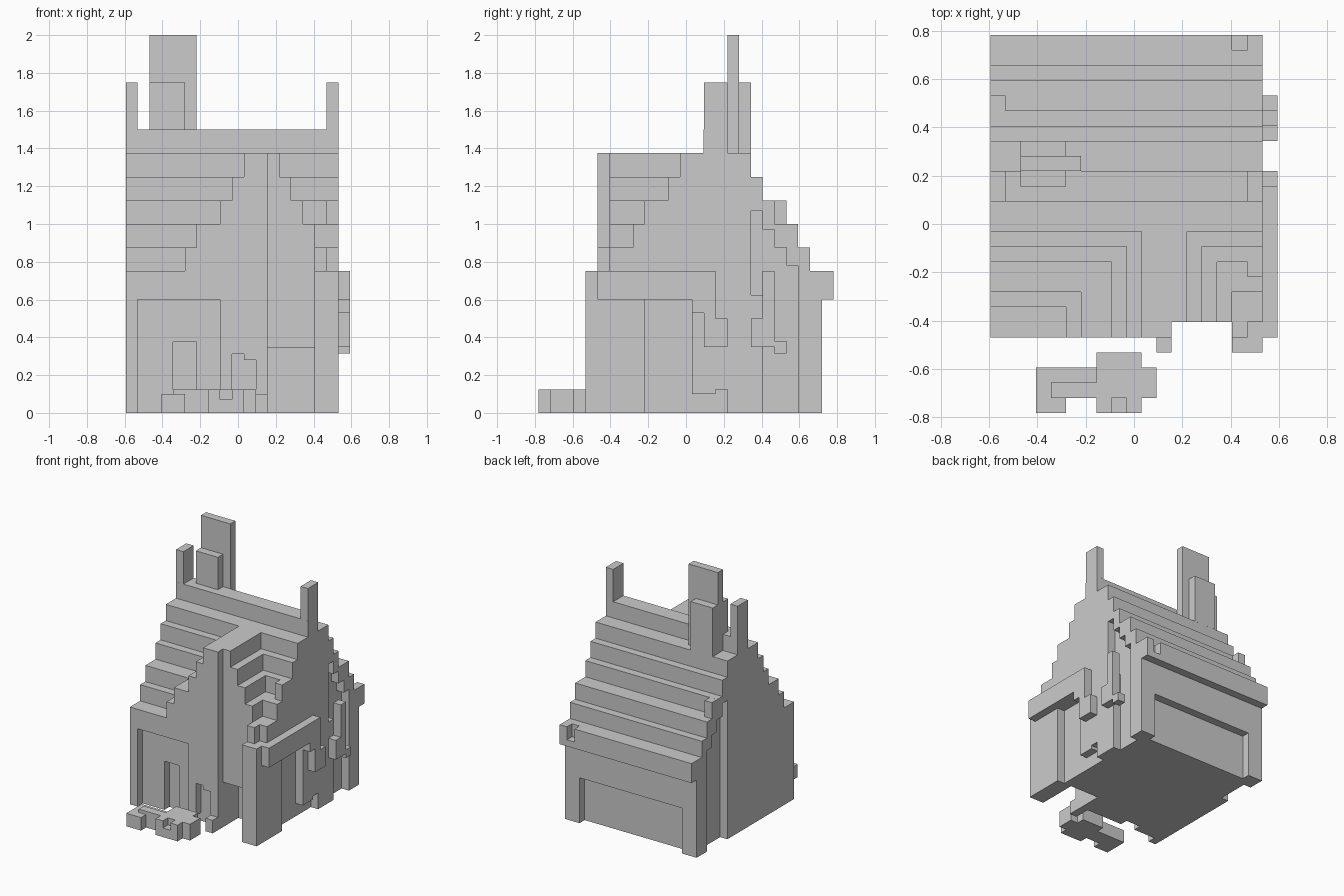
import bpy, bmesh

V = 0.0625          # block size
XL, XR = -0.594, 0.531   # house side walls


def prism(name, pts, axis, a, b):
    """Extrude a 2D profile along x (pts = y,z) or y (pts = x,z)."""
    def place(p, t):
        return (t, p[0], p[1]) if axis == 'x' else (p[0], t, p[1])
    bm = bmesh.new()
    lo = [bm.verts.new(place(p, a)) for p in pts]
    hi = [bm.verts.new(place(p, b)) for p in pts]
    bm.faces.new(lo)
    bm.faces.new(hi[::-1])
    n = len(pts)
    for i in range(n):
        j = (i + 1) % n
        bm.faces.new((lo[j], lo[i], hi[i], hi[j]))
    bmesh.ops.recalc_face_normals(bm, faces=bm.faces)
    me = bpy.data.meshes.new(name)
    bm.to_mesh(me)
    bm.free()
    ob = bpy.data.objects.new(name, me)
    bpy.context.collection.objects.link(ob)
    return ob


def box(name, x0, x1, y0, y1, z0, z1):
    return prism(name, [(y0, z0), (y1, z0), (y1, z1), (y0, z1)], 'x', x0, x1)


def carve(target, cutter):
    cutter.hide_render = True
    cutter.hide_viewport = True
    cutter.display_type = 'WIRE'
    m = target.modifiers.new(cutter.name, 'BOOLEAN')
    m.operation = 'DIFFERENCE'
    m.solver = 'EXACT'
    m.object = cutter


# House body: stepped roof, symmetric about the ridge line
RIDGE = 0.156
steps = [(0.625, 0.75), (0.5, 0.875), (0.4375, 1.0), (0.3125, 1.125),
         (0.25, 1.25), (0.1875, 1.375), (0.0625, 1.5)]
back = [(0.719, 0), (0.719, 0.6), (RIDGE + 0.625, 0.6)]
front = []
for i, (half, top) in enumerate(steps):
    low = 0.6 if i == 0 else steps[i - 1][1]
    if i:
        back.append((RIDGE + half, low))
        front.append((RIDGE - half, low))
    back.append((RIDGE + half, top))
    front.append((RIDGE - half, top))
front.insert(0, (RIDGE - 0.625, 0))
body = prism("house_body", back + front[::-1], 'x', XL, XR)

# Recesses in the walls: x0, x1, y0, y1, z0, z1
cuts = {
    "front_bay_cut": (-0.531, -0.094, -0.7, -0.406, -0.1, 0.6),
    "door_cut": (-0.344, -0.219, -0.7, -0.344, -0.1, 0.375),
    "slit_cut_a": (-0.031, 0.031, -0.7, -0.406, -0.1, 0.3125),
    "slit_cut_b": (0.031, 0.094, -0.7, -0.406, -0.1, 0.281),
    "wall_foot_cut": (-0.094, -0.031, -0.7, -0.406, -0.1, 0.0625),
    "porch_wall_cut": (0.156, 0.7, -0.7, -0.406, -0.1, 0.8),
    "porch_cut": (0.156, 0.406, -0.7, -0.219, -0.1, 0.347),
    "side_bay_cut": (0.469, 0.7, -0.219, 0.031, -0.1, 0.6),
    "side_foot_cut_a": (0.469, 0.7, 0.031, 0.156, -0.1, 0.1),
    "side_foot_cut_b": (0.469, 0.7, 0.156, 0.219, -0.1, 0.125),
    "back_panel_cut": (-0.469, 0.406, 0.656, 0.9, -0.1, 0.35),
    "eave_notch_cut": (0.406, 0.469, 0.719, 0.9, 0.65, 0.85),
}
for name, c in cuts.items():
    carve(body, box(name, *c))

# Stepped side recesses behind the corner posts
stair = [(0.344, 1.07), (0.406, 1.07), (0.406, 0.97), (0.469, 0.97), (0.469, 0.875),
         (0.531, 0.875), (0.531, 0.78), (0.594, 0.78), (0.594, -0.1)]
carve(body, prism("left_recess_cut", [(0.344, -0.1)] + stair, 'x', -0.8, XL + V))
carve(body, prism("right_recess_cut", [(0.406, -0.1), (0.406, 0.625), (0.344, 0.625)] + stair,
                  'x', XR - V, 0.8))

# Front gable, left half one block further forward than the right
left_steps = [(-0.281, 0.75), (-0.281, 0.875), (-0.219, 0.875), (-0.219, 1.0), (-0.094, 1.0),
              (-0.094, 1.125), (-0.031, 1.125), (-0.031, 1.25), (0.031, 1.25), (0.031, 1.375)]
right_steps = [(0.406, 0.75), (0.406, 1.0), (0.344, 1.0), (0.344, 1.125),
               (0.281, 1.125), (0.281, 1.25), (0.219, 1.25), (0.219, 1.375)]
prism("gable_left", left_steps + [(0.156, 1.375), (0.156, 0.75)], 'y', -0.469, -0.031)
prism("gable_right", right_steps + [(0.156, 1.375), (0.156, 0.75)], 'y', -0.406, -0.031)
box("gable_foot", 0.406, XR, -0.406, -0.344, 0.75, 0.875)
box("gable_foot_block", 0.406, 0.469, -0.469, -0.406, 0.75, 0.875)

# Front corner pillar and wall foot
box("corner_pillar", 0.406, XR, -0.531, -0.406, 0, 0.75)
box("wall_foot", 0.094, 0.156, -0.531, -0.469, 0, 0.1)

# Ridge posts and chimney
for side, x in (("left", XL), ("right", XR - V)):
    box("ridge_post_" + side, x, x + V, 0.094, 0.219, 1.5, 1.75)
box("chimney_tall", -0.469, -0.219, 0.219, 0.281, 1.375, 2.0)
box("chimney_front", -0.469, -0.281, 0.156, 0.219, 1.5, 1.75)
box("chimney_back", -0.469, -0.281, 0.281, 0.344, 1.375, 1.75)

# Loose roof blocks
box("roof_block_back", XL, XL + V, 0.469, 0.531, 1.0, 1.125)
box("roof_block_front", XR - V, XR, -0.219, -0.156, 1.0, 1.125)

# Side awning and hanging vines on the right wall: y0, y1, z0, z1
hanging = {
    "awning": (-0.469, 0.094, 0.6, 0.75),
    "vine_a": (0.031, 0.094, 0.53, 0.6),
    "vine_b": (0.094, 0.156, 0.35, 0.75),
    "vine_c": (0.156, 0.219, 0.35, 0.5),
    "vine_d": (0.344, 0.406, 0.35, 0.5),
    "vine_e": (0.406, 0.469, 0.35, 0.75),
    "vine_f": (0.469, 0.531, 0.315, 0.38),
}
for name, c in hanging.items():
    box(name, XR, XR + V, *c)

# Path stones in front of the door
stones = [(-0.406, -0.156, -0.656, -0.594, 0.1), (-0.406, -0.344, -0.719, -0.656, 0.1),
          (-0.406, -0.281, -0.781, -0.719, 0.1), (-0.344, -0.156, -0.719, -0.656, 0.125),
          (-0.156, 0.031, -0.719, -0.531, 0.125), (0.031, 0.094, -0.719, -0.594, 0.125),
          (-0.156, -0.094, -0.781, -0.719, 0.125), (-0.031, 0.031, -0.781, -0.719, 0.125),
          (-0.094, -0.031, -0.781, -0.719, 0.07)]
for i, (x0, x1, y0, y1, h) in enumerate(stones):
    box("path_stone_%d" % (i + 1), x0, x1, y0, y1, 0, h)
